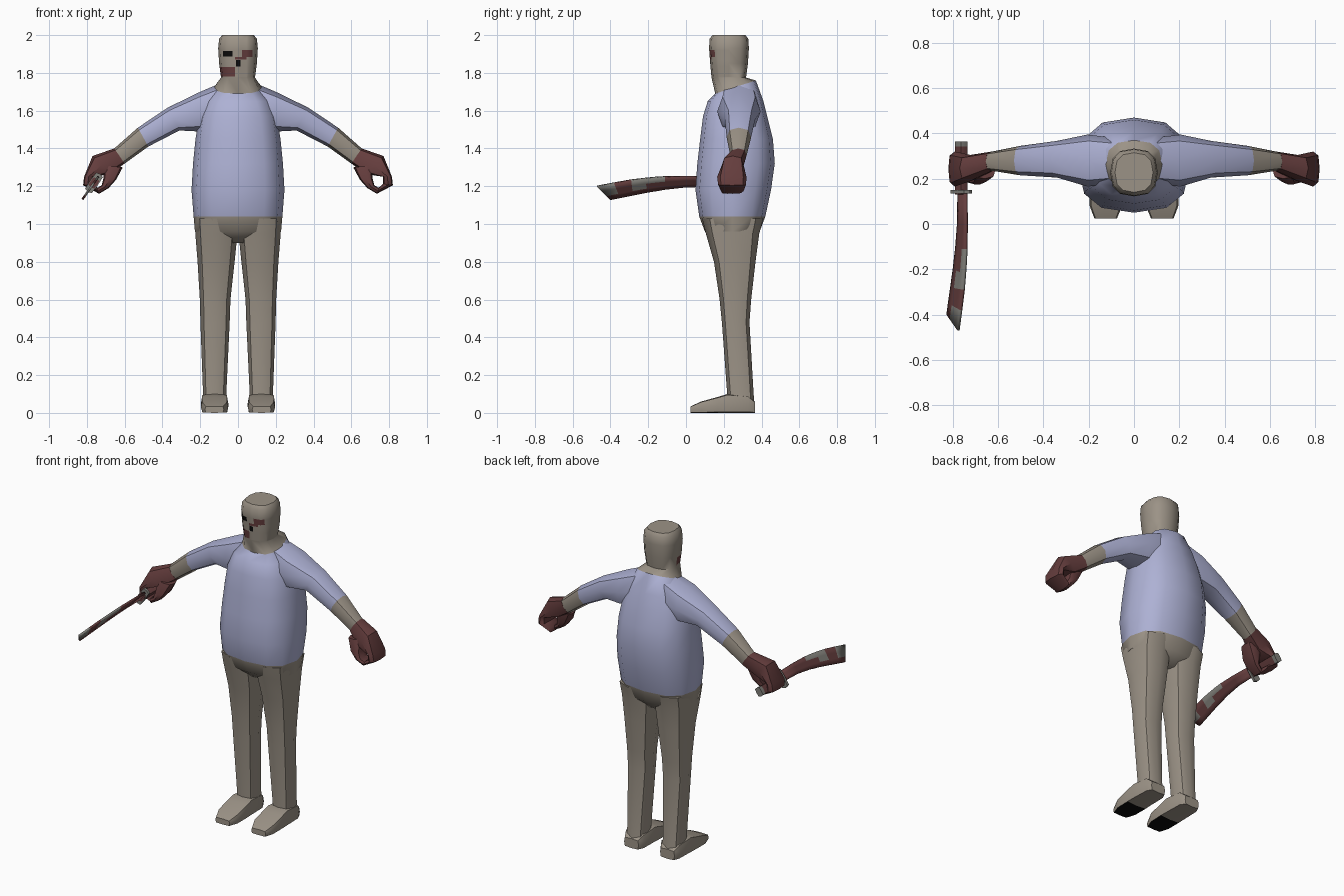
import bpy, bmesh, math
from mathutils import Vector

if "Cube" in bpy.data.objects:
    bpy.data.objects.remove(bpy.data.objects["Cube"])


def material(name, rgb):
    m = bpy.data.materials.new(name)
    m.diffuse_color = (*rgb, 1)
    m.use_nodes = True
    m.node_tree.nodes["Principled BSDF"].inputs["Base Color"].default_value = m.diffuse_color
    return m


SKIN = material("grey_tan", (0.33, 0.29, 0.24))
SHIRT = material("pale_blue", (0.42, 0.44, 0.66))
BLOOD = material("dark_red", (0.13, 0.047, 0.047))
STEEL = material("steel_grey", (0.22, 0.215, 0.195))
BLACK = material("black", (0.003, 0.003, 0.003))


def finish(name, bm, mats, angle=50):
    bmesh.ops.recalc_face_normals(bm, faces=bm.faces)
    me = bpy.data.meshes.new(name)
    bm.to_mesh(me)
    bm.free()
    ob = bpy.data.objects.new(name, me)
    bpy.context.collection.objects.link(ob)
    for m in mats:
        me.materials.append(m)
    bpy.ops.object.select_all(action='DESELECT')
    ob.select_set(True)
    bpy.context.view_layer.objects.active = ob
    bpy.ops.object.shade_smooth_by_angle(angle=math.radians(angle))
    return ob


def loft(sections, bands=None, n=8, e=0.82):
    """Skin a row of rounded sections, each (centre, half axis a, half axis b)."""
    bm = bmesh.new()
    rings = []
    for c, a, b in sections:
        ring = []
        for i in range(n):
            t = 2 * math.pi * i / n
            u, v = math.cos(t), math.sin(t)
            u = math.copysign(abs(u) ** e, u) if abs(u) > 1e-6 else 0
            v = math.copysign(abs(v) ** e, v) if abs(v) > 1e-6 else 0
            ring.append(bm.verts.new(Vector(c) + Vector(a) * u + Vector(b) * v))
        rings.append(ring)
    for k in range(len(rings) - 1):
        for i in range(n):
            j = (i + 1) % n
            f = bm.faces.new((rings[k][i], rings[k][j], rings[k + 1][j], rings[k + 1][i]))
            f.material_index = bands[k] if bands else 0
    for ring, k in ((rings[0], 0), (rings[-1], -1)):
        f = bm.faces.new(ring)
        f.material_index = bands[k] if bands else 0
    return bm


def level(z, front, back, w, tilt=0, x=0):
    """Horizontal section."""
    return ((x, (front + back) / 2, z), (w, 0, 0), (0, (back - front) / 2, tilt))


def limb(s, x1, z1, x2, z2, y1, y2):
    """Section spanning two outline points of an arm or hand; s is the side."""
    return ((s * (x1 + x2) / 2, (y1 + y2) / 2, (z1 + z2) / 2),
            (s * (x1 - x2) / 2, 0, (z1 - z2) / 2), (0, (y2 - y1) / 2, 0))


# Body: hips, shirt, neck and head in one skin
body = [level(0.90, .17, .33, .10), level(0.96, .10, .39, .228), level(1.04, .07, .42, .235),
        level(1.18, .05, .45, .246), level(1.32, .06, .47, .238), level(1.45, .075, .46, .225),
        level(1.57, .09, .43, .205), level(1.65, .115, .41, .17),
        level(1.725, .155, .37, .125, .035),
        level(1.775, .135, .318, .09), level(1.85, .128, .328, .1), level(1.93, .122, .333, .105),
        level(1.98, .125, .33, .1), level(2.0, .14, .315, .084)]
bm = loft(body, [0, 0, 1, 1, 1, 1, 1, 1, 0, 0, 0, 0, 0], n=12, e=0.78)

# Face marks cut into the front of the head: x range, z range, colour slot
marks = [(-.08, -.03, 1.888, 1.915, 3), (-.01, .012, 1.835, 1.868, 3),
         (.02, .078, 1.885, 1.92, 2), (-.015, .045, 1.87, 1.885, 2),
         (-.1, -.015, 1.78, 1.83, 2)]


def face_area():
    return [f for f in bm.faces if f.calc_center_median().z > 1.776
            and f.calc_center_median().y < .2 and f.calc_center_median().z < 1.99]


for x1, x2, z1, z2, slot in marks:
    for co, no in (((x1, 0, 0), (1, 0, 0)), ((x2, 0, 0), (1, 0, 0)),
                   ((0, 0, z1), (0, 0, 1)), ((0, 0, z2), (0, 0, 1))):
        fs = face_area()
        geom = fs + list({e for f in fs for e in f.edges}) + list({v for f in fs for v in f.verts})
        bmesh.ops.bisect_plane(bm, geom=geom, dist=1e-5, plane_co=co, plane_no=no)
for f in face_area():
    c = f.calc_center_median()
    for x1, x2, z1, z2, slot in marks:
        if x1 < c.x < x2 and z1 < c.z < z2:
            f.material_index = slot
finish("body", bm, [SKIN, SHIRT, BLOOD, BLACK])

for s, side in ((-1, "right"), (1, "left")):
    # Arm with short sleeve and bare forearm
    arm = [limb(s, .07, 1.755, .10, 1.50, .18, .38), limb(s, .20, 1.70, .21, 1.49, .165, .395),
           limb(s, .37, 1.617, .31, 1.495, .205, .367), limb(s, .53, 1.51, .475, 1.41, .215, .345),
           limb(s, .655, 1.40, .60, 1.32, .235, .32)]
    finish(side + "_arm", loft(arm, [0, 0, 0, 1]), [SHIRT, SKIN])

    # Fist: curled fingers and a thumb around an open grip
    fingers = [limb(s, .655, 1.40, .60, 1.32, .235, .32), limb(s, .77, 1.36, .675, 1.265, .19, .305),
               limb(s, .815, 1.25, .768, 1.25, .165, .32), limb(s, .82, 1.205, .768, 1.212, .17, .318),
               limb(s, .735, 1.16, .742, 1.19, .185, .305)]
    finish(side + "_fingers", loft(fingers, e=.7), [BLOOD], 40)
    thumb = [limb(s, .71, 1.31, .61, 1.30, .20, .29), limb(s, .713, 1.24, .645, 1.235, .175, .285),
             limb(s, .722, 1.205, .685, 1.19, .175, .265), limb(s, .75, 1.188, .735, 1.16, .185, .25)]
    finish(side + "_thumb", loft(thumb, e=.7), [BLOOD], 40)

    # Trouser leg
    leg = [level(z, f, b, (xo - xi) / 2, 0, s * (xo + xi) / 2) for z, f, b, xi, xo in
           ((1.03, .085, .41, .01, .23), (.95, .105, .388, .003, .226), (.80, .148, .368, .018, .214),
            (.60, .178, .345, .04, .202), (.48, .19, .336, .044, .199), (.10, .218, .358, .062, .185),
            (.03, .218, .364, .058, .19))]
    finish(side + "_leg", loft(leg), [SKIN])

    # Foot with dark front sole
    foot = [((s * (xi + xo) / 2, y, h / 2), ((xo - xi) / 2, 0, 0), (0, 0, h / 2))
            for y, xi, xo, h in ((.364, .075, .175, .06), (.33, .055, .192, .09), (.22, .052, .196, .10),
                                 (.17, .05, .197, .085), (.08, .052, .196, .06), (.025, .075, .175, .035))]
    bm = loft(foot, e=.3)
    bm.normal_update()
    bmesh.ops.recalc_face_normals(bm, faces=bm.faces)
    for f in bm.faces:
        c = f.calc_center_median()
        if f.normal.z < -.7 and c.y < .18:
            f.material_index = 1
    finish(side + "_foot", bm, [SKIN, BLACK], 40)


def lean(z):
    """Sideways lean of the weapon with height."""
    return -0.74 - 0.7 * (1.25 - z)


# Curved blade: columns of (top y, top z, bottom y, bottom z)
columns = [(.14, 1.25, .14, 1.20), (0, 1.252, 0, 1.197), (-.11, 1.25, -.11, 1.185),
           (-.16, 1.247, -.15, 1.178), (-.22, 1.241, -.2, 1.17), (-.29, 1.233, -.28, 1.154),
           (-.38, 1.217, -.35, 1.14), (-.47, 1.20, -.40, 1.13)]
bm = bmesh.new()
grid = []
for yt, zt, yb, zb in columns:
    col = []
    for t in (0, .35, .7, 1):
        y, z = yt + (yb - yt) * t, zt + (zb - zt) * t
        col.append(bm.verts.new((lean(z), y, z)))
    grid.append(col)
clean = {(2, 0), (3, 0), (4, 0), (4, 1), (6, 0), (6, 1)}
for i in range(len(grid) - 1):
    for j in range(3):
        f = bm.faces.new((grid[i][j], grid[i + 1][j], grid[i + 1][j + 1], grid[i][j + 1]))
        f.material_index = 1 if (i, j) in clean else 0
blade = finish("blade", bm, [BLOOD, STEEL], 30)
mod = blade.modifiers.new("thickness", 'SOLIDIFY')
mod.thickness = 0.012
mod.offset = 0


def bar(name, y1, y2, z1, z2, t, mats, bands):
    """Leaning box running along y."""
    mid = (z1 + z2) / 2
    up = Vector((lean(z2) - lean(mid), 0, z2 - mid))
    out = Vector((up.z, 0, -up.x)).normalized() * t
    ys = [y1 + (y2 - y1) * i / len(bands) for i in range(len(bands) + 1)]
    finish(name, loft([((lean(mid), y, mid), up, out) for y in ys], bands, e=.35), mats, 30)


# Grip and hand guard
bar("grip", .13, .365, 1.195, 1.24, .02, [BLOOD, STEEL], [0] * 9 + [1])
bar("guard", .134, .15, 1.17, 1.265, .024, [STEEL], [0])
